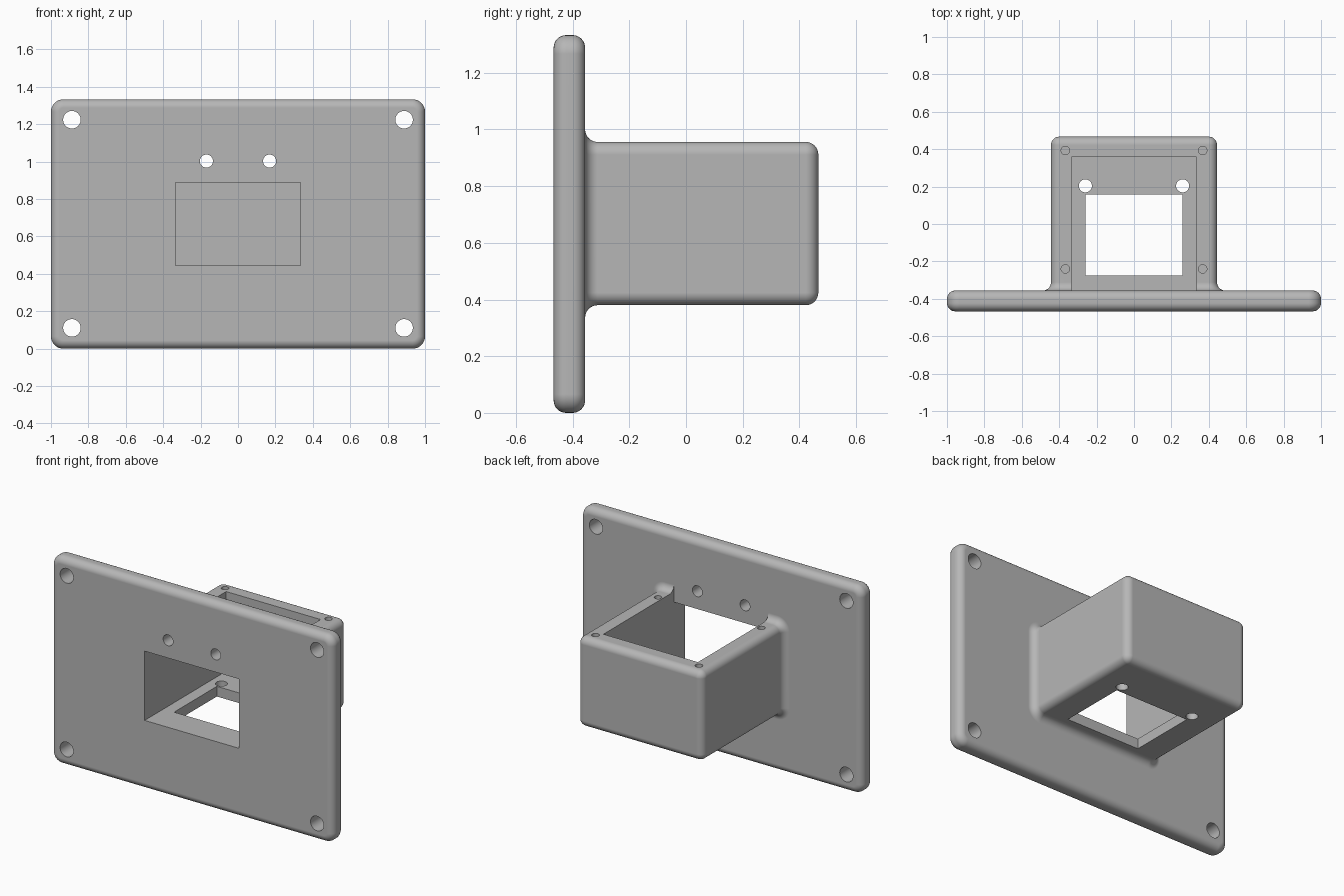
import bpy, bmesh, math
from mathutils import Matrix

if "Cube" in bpy.data.objects:
    bpy.data.objects.remove(bpy.data.objects["Cube"])

R = 0.0444                      # edge rounding and fillet radius
SEG = 8
FRONT, PLATE_BACK, BACK = -0.467, -0.356, 0.467

grey = bpy.data.materials.new("plain grey")
grey.diffuse_color = (0.47, 0.47, 0.47, 1)
grey.use_nodes = True
grey.node_tree.nodes["Principled BSDF"].inputs["Base Color"].default_value = grey.diffuse_color


def make_object(name, bm):
    bmesh.ops.recalc_face_normals(bm, faces=bm.faces)
    mesh = bpy.data.meshes.new(name)
    bm.to_mesh(mesh)
    bm.free()
    ob = bpy.data.objects.new(name, mesh)
    bpy.context.collection.objects.link(ob)
    mesh.materials.append(grey)
    return ob


def rounded_loft(name, half_x, z0, z1, corner, sections):
    """Loft rounded rectangles along y; each section is (y, outward offset)."""
    bm = bmesh.new()
    rings = []
    zc, hz = (z0 + z1) / 2, (z1 - z0) / 2
    for y, d in sections:
        r = max(corner + d, 0.0005)
        ring = []
        for q, (sx, sz) in enumerate([(1, 1), (-1, 1), (-1, -1), (1, -1)]):
            cx, cz = sx * (half_x + d - r), zc + sz * (hz + d - r)
            for i in range(SEG + 1):
                a = (q + i / SEG) * math.pi / 2
                ring.append(bm.verts.new((cx + r * math.cos(a), y, cz + r * math.sin(a))))
        rings.append(ring)
    n = len(rings[0])
    for a, b in zip(rings, rings[1:]):
        for i in range(n):
            j = (i + 1) % n
            bm.faces.new((a[i], a[j], b[j], b[i]))
    bm.faces.new(rings[0])
    bm.faces.new(rings[-1])
    return make_object(name, bm)


def block(name, x0, x1, y0, y1, z0, z1):
    bm = bmesh.new()
    m = Matrix.Translation(((x0 + x1) / 2, (y0 + y1) / 2, (z0 + z1) / 2))
    m = m @ Matrix.Diagonal((x1 - x0, y1 - y0, z1 - z0, 1))
    bmesh.ops.create_cube(bm, size=1, matrix=m)
    return make_object(name, bm)


def rod(name, centre, radius, length, along_y=False):
    bm = bmesh.new()
    m = Matrix.Translation(centre)
    if along_y:
        m = m @ Matrix.Rotation(math.pi / 2, 4, 'X')
    bmesh.ops.create_cone(bm, cap_ends=True, segments=32, radius1=radius,
                          radius2=radius, depth=length, matrix=m)
    return make_object(name, bm)


def combine(target, tool, operation):
    bpy.context.view_layer.objects.active = target
    mod = target.modifiers.new("cut", 'BOOLEAN')
    mod.operation, mod.solver, mod.object = operation, 'EXACT', tool
    bpy.ops.object.modifier_apply(modifier=mod.name)
    bpy.data.objects.remove(tool)


arc = [i / SEG * math.pi / 2 for i in range(SEG + 1)]

# Mounting plate with rounded edges front and back
front_round = [(FRONT + R * (1 - math.sin(a)), -R * (1 - math.cos(a))) for a in reversed(arc)]
front_round.reverse()
front_round = sorted(front_round)
back_round = [(FRONT + PLATE_BACK - y, d) for y, d in reversed(front_round)]
plate = rounded_loft("mounting_plate", 1.0, 0.0, 1.333, 0.066, front_round + back_round)

# Housing box: concave fillet at the plate, rounded far end
fillet = [(PLATE_BACK + R * (1 - math.cos(a)), R * (1 - math.sin(a))) for a in arc]
far_end = [(BACK - R * (1 - math.sin(a)), -R * (1 - math.cos(a))) for a in arc]
box = rounded_loft("housing_box", 0.444, 0.38, 0.956, R,
                   [(PLATE_BACK - 0.04, R)] + fillet + far_end)
combine(plate, box, 'UNION')

# Cavity open at the top, front opening and floor window
cutters = [
    block("cavity", -0.335, 0.335, PLATE_BACK, 0.358, 0.445, 1.1),
    block("front_opening", -0.335, 0.335, -0.6, -0.2, 0.445, 0.889),
    block("floor_window", -0.26, 0.26, -0.276, 0.157, 0.3, 0.6),
]
for s in (-1, 1):
    # Plate corner holes and the pair above the opening
    for z in (0.111, 1.224):
        cutters.append(rod("corner_hole", (s * 0.888, -0.41, z), 0.047, 0.4, True))
    cutters.append(rod("plate_hole", (s * 0.169, -0.41, 1.003), 0.035, 0.4, True))
    # Floor holes
    cutters.append(rod("floor_hole", (s * 0.26, 0.204, 0.4), 0.035, 0.3))
    # Blind screw holes in the rim
    for y in (-0.24, 0.393):
        cutters.append(rod("rim_hole", (s * 0.367, y, 0.9), 0.0225, 0.3))
for c in cutters:
    combine(plate, c, 'DIFFERENCE')

# Smooth the roundings and keep the flats flat
plate.name = "plate_with_housing"
bpy.ops.object.select_all(action='DESELECT')
plate.select_set(True)
bpy.context.view_layer.objects.active = plate
bpy.ops.object.shade_smooth_by_angle(angle=math.radians(30))
wn = plate.modifiers.new("flat shading", 'WEIGHTED_NORMAL')
wn.keep_sharp = True
